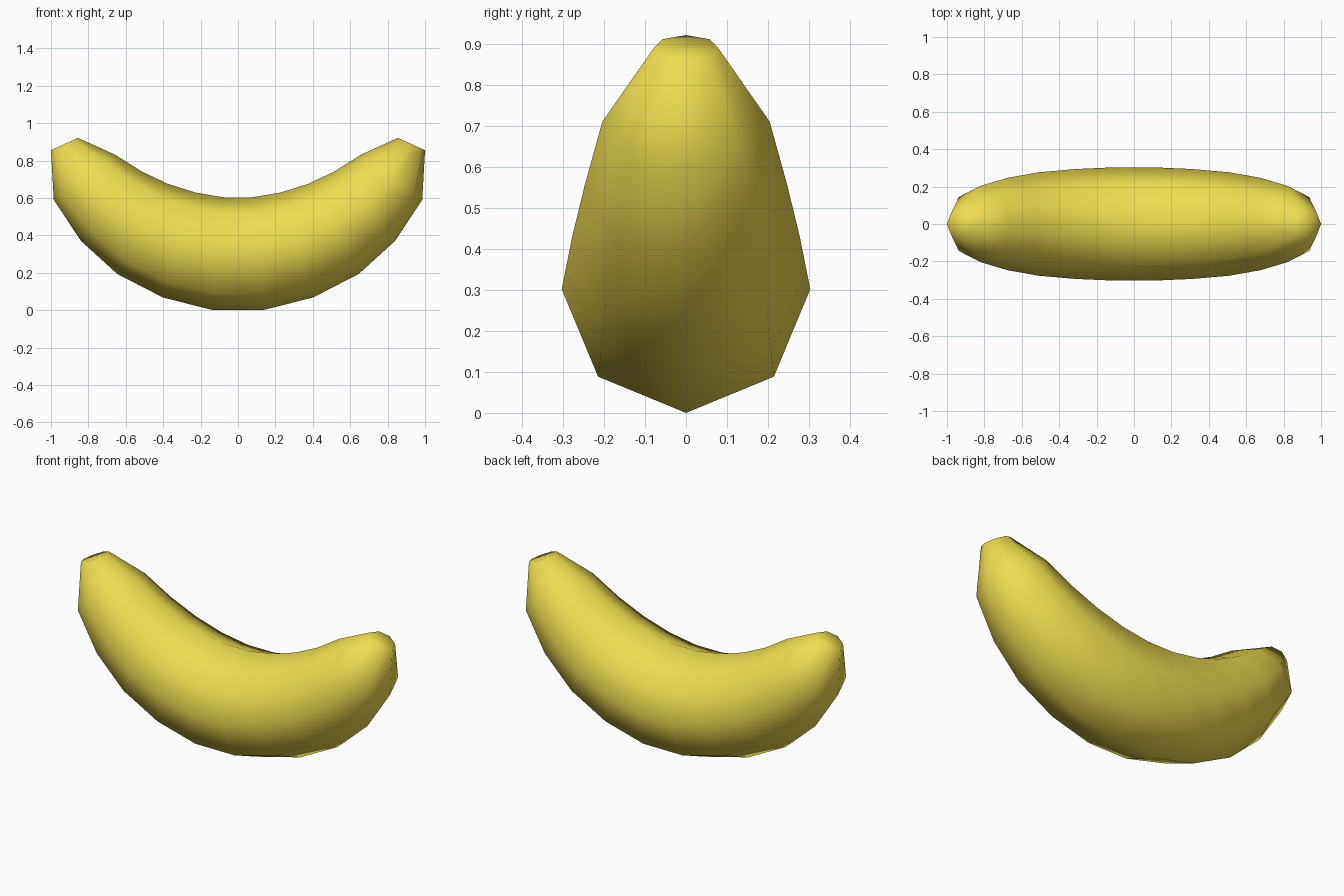
import bpy, bmesh, math
from mathutils import Vector

if "Cube" in bpy.data.objects:
    bpy.data.objects.remove(bpy.data.objects["Cube"])

SIDES = 8
# right half of each cross-section: outer (bottom) point and inner (top) point in x, z
half = [((0.135, 0.0), (0.075, 0.603)),
        ((0.402, 0.068), (0.225, 0.628)),
        ((0.645, 0.193), (0.372, 0.674)),
        ((0.84, 0.37), (0.513, 0.74)),
        ((0.985, 0.59), (0.655, 0.83)),
        ((1.0, 0.855), (0.855, 0.921))]
mirrored = [((-b[0], b[1]), (-t[0], t[1])) for b, t in reversed(half)]

bm = bmesh.new()
rings, centres = [], []
for (bx, bz), (tx, tz) in mirrored + half:
    bottom, top = Vector((bx, 0, bz)), Vector((tx, 0, tz))
    centre, spoke = (bottom + top) / 2, (bottom - top) / 2
    side = Vector((0, spoke.length, 0))
    angles = [2 * math.pi * i / SIDES for i in range(SIDES)]
    rings.append([bm.verts.new(centre + spoke * math.cos(a) + side * math.sin(a)) for a in angles])
    centres.append(centre)

# curved body
for r, s in zip(rings, rings[1:]):
    for i in range(SIDES):
        j = (i + 1) % SIDES
        bm.faces.new((r[i], r[j], s[j], s[i]))

# end caps as triangle fans
for k in (0, -1):
    tip = bm.verts.new(centres[k])
    for i in range(SIDES):
        bm.faces.new((rings[k][i], rings[k][(i + 1) % SIDES], tip))

bmesh.ops.recalc_face_normals(bm, faces=bm.faces[:])
for f in bm.faces:
    f.smooth = True
mesh = bpy.data.meshes.new("banana")
bm.to_mesh(mesh)
bm.free()

# yellow skin
skin = bpy.data.materials.new("yellow_skin")
skin.diffuse_color = (0.87, 0.72, 0.08, 1)
skin.use_nodes = True
skin.node_tree.nodes["Principled BSDF"].inputs["Base Color"].default_value = skin.diffuse_color
mesh.materials.append(skin)
obj = bpy.data.objects.new("banana", mesh)
bpy.context.collection.objects.link(obj)
